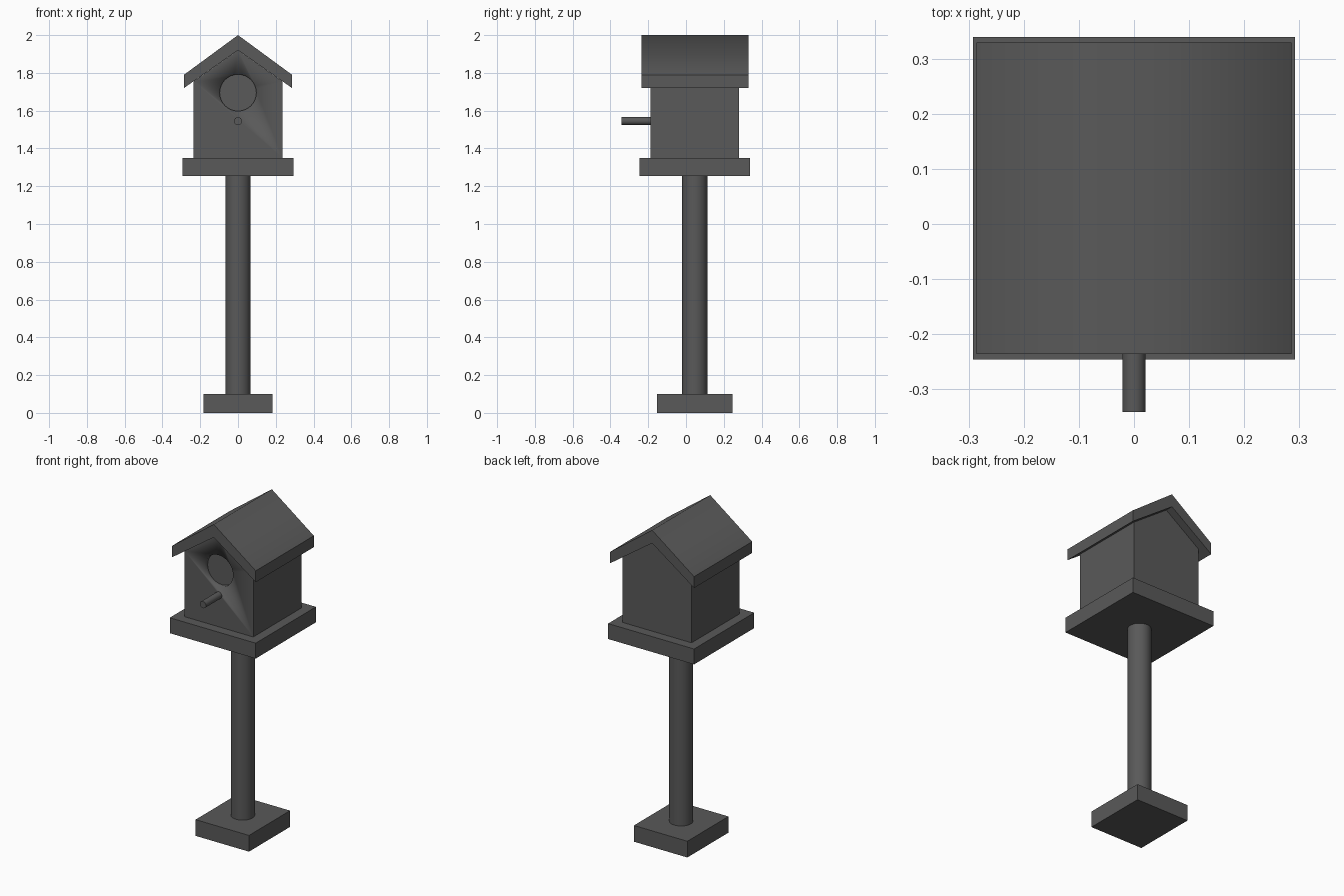
import bpy, bmesh
from math import pi
from mathutils import Matrix, Vector

if "Cube" in bpy.data.objects:
    bpy.data.objects.remove(bpy.data.objects["Cube"])

CY = 0.047  # depth position shared by post, house and roof

grey = bpy.data.materials.new("dark grey")
grey.use_nodes = True
grey.diffuse_color = (0.1, 0.1, 0.1, 1)
grey.node_tree.nodes["Principled BSDF"].inputs["Base Color"].default_value = (0.1, 0.1, 0.1, 1)


def finish(name, bm):
    bmesh.ops.recalc_face_normals(bm, faces=bm.faces)
    mesh = bpy.data.meshes.new(name)
    bm.to_mesh(mesh)
    bm.free()
    mesh.materials.append(grey)
    obj = bpy.data.objects.new(name, mesh)
    bpy.context.collection.objects.link(obj)
    return obj


def smooth(obj):
    bpy.ops.object.select_all(action="DESELECT")
    obj.select_set(True)
    bpy.context.view_layer.objects.active = obj
    bpy.ops.object.shade_smooth_by_angle()


def slab(name, half_x, half_y, bottom, top):
    bm = bmesh.new()
    place = Matrix.LocRotScale(Vector((0, CY, (bottom + top) / 2)), None,
                               Vector((2 * half_x, 2 * half_y, top - bottom)))
    bmesh.ops.create_cube(bm, size=1, matrix=place)
    return finish(name, bm)


def rod(name, radius, length, centre, along_y=False):
    bm = bmesh.new()
    turn = Matrix.Rotation(pi / 2 if along_y else 0, 4, "X")
    bmesh.ops.create_cone(bm, cap_ends=True, segments=32, radius1=radius, radius2=radius,
                          depth=length, matrix=Matrix.Translation(centre) @ turn)
    obj = finish(name, bm)
    smooth(obj)
    return obj


def extruded(name, profile, front, back):
    bm = bmesh.new()
    face = bm.faces.new([bm.verts.new((x, front, z)) for x, z in profile])
    new = bmesh.ops.extrude_face_region(bm, geom=[face], use_keep_orig=True)["geom"]
    bmesh.ops.translate(bm, vec=(0, back - front, 0),
                        verts=[v for v in new if isinstance(v, bmesh.types.BMVert)])
    return finish(name, bm)


# Stand
slab("ground_base", 0.182, 0.2, 0, 0.1)
rod("post", 0.067, 1.16, (0, CY, 0.676))
slab("platform", 0.293, 0.293, 1.255, 1.35)

# House with a round recessed entrance
house = extruded("house", [(-0.235, 1.35), (0.235, 1.35), (0.235, 1.755), (0, 1.92), (-0.235, 1.755)],
                 CY - 0.234, CY + 0.234)
cutter = rod("entrance_cutter", 0.097, 0.2, (0, CY - 0.234 - 0.07, 1.695), True)
cutter.hide_render = True
cutter.hide_set(True)
cut = house.modifiers.new("entrance", "BOOLEAN")
cut.operation = "DIFFERENCE"
cut.solver = "EXACT"
cut.object = cutter
smooth(house)

# Perch
rod("perch", 0.021, 0.17, (0, -0.257, 1.545), True)

# Roof: softened ridge, all other edges sharp
roof = extruded("roof", [(-0.286, 1.72), (-0.286, 1.79), (0, 2), (0.286, 1.79), (0.286, 1.72), (0, 1.92)],
                CY - 0.283, CY + 0.283)
mesh = roof.data
mesh.shade_smooth()
for edge in mesh.edges:
    ends = [mesh.vertices[i].co for i in edge.vertices]
    edge.use_edge_sharp = not all(abs(p.x) < 0.01 and p.z > 1.95 for p in ends)
